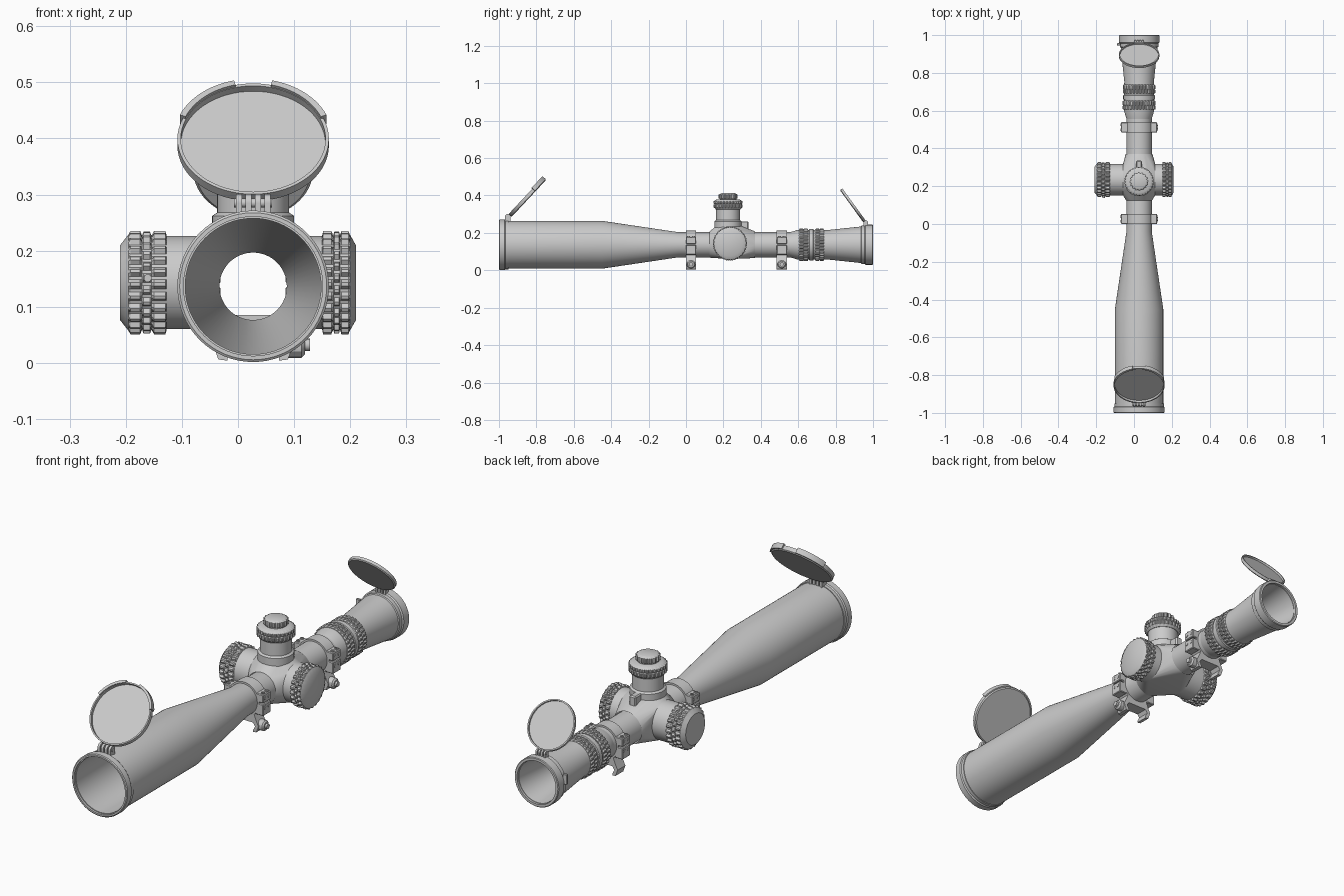
import bpy, bmesh
from math import sin, cos, pi, radians
from mathutils import Vector, Matrix

if "Cube" in bpy.data.objects:
    bpy.data.objects.remove(bpy.data.objects["Cube"])

CX, CZ = 0.027, 0.1365          # optical axis
TY, TZ = 0.235, 0.143           # turret centre


def finish(name, bm, matrix=None):
    if matrix:
        bm.transform(matrix)
    bmesh.ops.recalc_face_normals(bm, faces=bm.faces)
    me = bpy.data.meshes.new(name)
    bm.to_mesh(me)
    bm.free()
    ob = bpy.data.objects.new(name, me)
    bpy.context.collection.objects.link(ob)
    return ob


def place(axis, t, r, a):
    u, v = r * cos(a), r * sin(a)
    return {'x': (t, u, v), 'y': (u, t, v), 'z': (u, v, t)}[axis]


def lathe(name, prof, axis='y', c=(CX, 0, CZ), n=64, hollow=False, arc=None, matrix=None):
    """Revolve (t, r[, tooth depth]) points; a negative depth shifts teeth by half a pitch."""
    bm = bmesh.new()
    rings = []
    a0, a1 = arc or (0, 2 * pi)
    count = n + 1 if arc else n
    for p in prof:
        d = p[2] if len(p) > 2 else 0
        ring = []
        for j in range(count):
            low = (j % 4 >= 2) == (d > 0)
            r = p[1] - (abs(d) if low else 0)
            ring.append(bm.verts.new(Vector(place(axis, p[0], r, a0 + (a1 - a0) * j / n)) + Vector(c)))
        rings.append(ring)
    for i in range(len(rings) if hollow else len(rings) - 1):
        A, B = rings[i], rings[(i + 1) % len(rings)]
        for j in range(n):
            k = (j + 1) % count
            bm.faces.new((A[j], A[k], B[k], B[j]))
    if arc:
        bm.faces.new([r[0] for r in rings])
        bm.faces.new([r[-1] for r in rings])
    elif not hollow:
        bm.faces.new(rings[0])
        bm.faces.new(rings[-1])
    return finish(name, bm, matrix)


def box(name, lo, hi, bevel=0.0):
    bm = bmesh.new()
    bmesh.ops.create_cube(bm, size=1)
    for v in bm.verts:
        v.co = [lo[i] + (v.co[i] + 0.5) * (hi[i] - lo[i]) for i in range(3)]
    if bevel:
        bmesh.ops.bevel(bm, geom=bm.edges[:], offset=bevel, segments=1, affect='EDGES')
    return finish(name, bm)


# Hollow objective bell and main tube
lathe('main_tube', [(-0.99, 0.128), (-0.45, 0.128), (-0.04, 0.067), (0.57, 0.067),
                    (0.57, 0.060), (-0.04, 0.060), (-0.45, 0.121), (-0.99, 0.121)], hollow=True)
lathe('objective_cap_ring', [(-1.0, 0.131), (-0.997, 0.135), (-0.97, 0.135), (-0.965, 0.131),
                             (-0.95, 0.131), (-0.95, 0.126), (-1.0, 0.124)], hollow=True)

# Eyepiece with two knurled zoom rings
lathe('eyepiece', [(0.55, 0.066), (0.56, 0.068), (0.60, 0.080), (0.735, 0.080), (0.75, 0.078),
                   (0.94, 0.098), (0.99, 0.098), (0.99, 0.092), (0.75, 0.066), (0.55, 0.060)], hollow=True)
for i, (y, r) in enumerate(((0.605, 0.088), (0.69, 0.086))):
    k = 0.005
    lathe(f'zoom_ring_{i + 1}', [(y, 0.076), (y, r - k), (y + 0.004, r, k), (y + 0.02, r, k),
                                 (y + 0.023, r - k), (y + 0.026, r, -k), (y + 0.044, r, -k),
                                 (y + 0.048, r - k), (y + 0.048, 0.076)], n=120, hollow=True)
lathe('zoom_collar', [(0.657, 0.078), (0.66, 0.084), (0.68, 0.084), (0.684, 0.078)], hollow=True)
lathe('ocular_cap_ring', [(0.935, 0.097), (0.938, 0.102), (0.955, 0.102), (0.96, 0.107),
                          (0.997, 0.107), (1.0, 0.104), (1.0, 0.094), (0.96, 0.094)], hollow=True)
box('ocular_latch', (CX - 0.117, 0.945, 0.14), (CX - 0.098, 0.957, 0.185), 0.002)

# Faceted turret housing: hull of the five port discs, open along the tube
bm = bmesh.new()
for axis, t, r, c in (('y', 0.125, 0.069, (CX, 0, CZ)), ('y', 0.37, 0.071, (CX, 0, CZ)),
                      ('x', CX - 0.085, 0.083, (0, TY, TZ)), ('x', CX + 0.085, 0.083, (0, TY, TZ)),
                      ('z', 0.238, 0.066, (CX, TY - 0.008, 0))):
    for j in range(40):
        bm.verts.new(Vector(place(axis, t, r, 2 * pi * j / 40)) + Vector(c))
res = bmesh.ops.convex_hull(bm, input=bm.verts[:])
bm.normal_update()
bmesh.ops.delete(bm, geom=[f for f in bm.faces if abs(f.normal.y) > 0.999], context='FACES')
finish('turret_housing', bm)

# Side turrets: plain stem, two staggered knurl rows, chamfered cap
for name, s, x0, x1 in (('left', -1, 0.127, 0.21), ('right', 1, 0.15, 0.21)):
    inner = 0.055 if s < 0 else 0.105
    lathe(f'{name}_turret_stem', [(s * inner, 0.083), (s * (x0 + 0.01), 0.083)],
          'x', (0, TY, TZ))
    w, k = x1 - x0, 0.008
    lathe(f'{name}_turret_knob', [(s * (x0 + w * f), r, d) for f, r, d in (
        (0, 0.084, 0), (0.03, 0.092, k), (0.27, 0.092, k), (0.33, 0.084, 0), (0.36, 0.091, -k),
        (0.50, 0.091, -k), (0.53, 0.084, 0), (0.57, 0.092, k), (0.78, 0.092, k), (0.82, 0.086, 0),
        (1, 0.067, 0))], 'x', (0, TY, TZ), n=96)
lathe('knob_index_pin', [(TY - 0.097, 0.007), (TY - 0.08, 0.007)], 'y', (-0.161, 0, 0.151), n=16)

# Elevation turret
top = (CX, TY - 0.01, 0)
lathe('elevation_stem', [(0.215, 0.073), (0.262, 0.073), (0.268, 0.064), (0.34, 0.064)], 'z', top)
lathe('elevation_knob', [(0.326, 0.066), (0.333, 0.072), (0.336, 0.078, 0.005), (0.351, 0.078, 0.005),
                         (0.354, 0.072), (0.357, 0.078, -0.005), (0.369, 0.078, -0.005),
                         (0.373, 0.071), (0.379, 0.060)], 'z', top, n=112)
lathe('elevation_cap', [(0.375, 0.044), (0.382, 0.044), (0.385, 0.050, 0.006), (0.405, 0.050, 0.006),
                        (0.409, 0.042), (0.412, 0.036)], 'z', top, n=64)
box('index_block', (CX - 0.016, 0.285, 0.215), (CX + 0.016, 0.335, 0.262), 0.005)

# Mounting rings with split flanges, screws, rail clamp and cross bolt
half = [(0.050, 0.085), (0.062, 0.055), (0.072, 0.034), (0.062, 0.006),
        (0.046, 0.004), (0.046, 0.012), (0.056, 0.030), (0.046, 0.045)]
for i, y in enumerate((0.0, 0.485)):
    tag, y1 = ('front', 'rear')[i], y + 0.054
    lathe(f'{tag}_ring_band', [(y, 0.064), (y, 0.075), (y1, 0.075), (y1, 0.064)], hollow=True)
    for s in (-1, 1):
        xs = sorted((CX + s * 0.058, CX + s * 0.096))
        box(f'{tag}_ring_upper_flange', (xs[0], y, 0.141), (xs[1], y1, 0.178), 0.003)
        box(f'{tag}_ring_lower_flange', (xs[0], y, 0.085), (xs[1], y1, 0.136), 0.003)
        for dy in (0.014, 0.040):
            lathe(f'{tag}_ring_screw', [(0.17, 0.008), (0.182, 0.008), (0.182, 0.004), (0.174, 0.004)],
                  'z', (CX + s * 0.084, y + dy, 0), n=16)
            for z in (0.118, 0.160):
                xo = CX + s * 0.094
                lathe(f'{tag}_ring_side_screw', [(xo, 0.007), (xo + s * 0.004, 0.007)],
                      'x', (0, y + dy, z), n=16)
    bm = bmesh.new()
    outline = half + [(-x, z) for x, z in reversed(half)]
    f = bm.faces.new([bm.verts.new((CX + x, y, z)) for x, z in outline])
    ext = bmesh.ops.extrude_face_region(bm, geom=[f])['geom']
    bmesh.ops.translate(bm, vec=(0, y1 - y, 0), verts=[v for v in ext if isinstance(v, bmesh.types.BMVert)])
    finish(f'{tag}_rail_clamp', bm)
    lathe(f'{tag}_clamp_nut', [(CX + 0.055, 0.023), (CX + 0.086, 0.023), (CX + 0.092, 0.017)],
          'x', (0, y + 0.027, 0.032), n=12)
    lathe(f'{tag}_clamp_bolt', [(CX + 0.09, 0.011), (CX + 0.101, 0.011)],
          'x', (0, y + 0.027, 0.032), n=16)


# Flip-up lens covers: recessed disc swung open on a hinge
def flip_cover(name, r, hy, hz, angle, s, lip, tabs):
    m = (Matrix.Translation((CX, hy, hz)) @ Matrix.Diagonal((1, s, 1, 1))
         @ Matrix.Rotation(radians(-angle), 4, 'X') @ Matrix.Translation((0, 0, r)))
    lathe(f'{name}_cover', [(0, r - 0.006), (-lip, r - 0.006), (-lip, r), (0.004, r), (0.008, r - 0.005)],
          c=(0, 0, 0), matrix=m)
    for a, b in tabs:
        lathe(f'{name}_cover_grip', [(-lip - 0.006, r - 0.005), (-lip - 0.006, r + 0.006),
                                     (0.004, r + 0.006), (0.004, r - 0.005)],
              c=(0, 0, 0), n=16, hollow=True, arc=(radians(a), radians(b)), matrix=m)


def hinge(name, y, z, r, drop, pitch):
    for i in range(4):
        x = CX + (i - 1.5) * pitch
        lathe(f'{name}_hinge_knuckle', [(x - pitch * 0.32, r), (x + pitch * 0.32, r)], 'x', (0, y, z), n=20)
        box(f'{name}_hinge_leg', (x - pitch * 0.32, y - r, z - drop), (x + pitch * 0.32, y + r, z))
    lathe(f'{name}_hinge_pin', [(CX - pitch * 2, r * 0.5), (CX + pitch * 2, r * 0.5)], 'x', (0, y, z), n=16)


flip_cover('objective', 0.135, -0.938, 0.291, 43, 1, 0.014, ((22, 76), (104, 158)))
hinge('objective', -0.953, 0.285, 0.016, 0.025, 0.017)
flip_cover('ocular', 0.107, 0.955, 0.260, 36, -1, 0.008, ())
hinge('ocular', 0.962, 0.255, 0.012, 0.022, 0.013)

# Smooth shading with crisp edges
for ob in bpy.context.collection.objects:
    ob.select_set(True)
    bpy.context.view_layer.objects.active = ob
bpy.ops.object.shade_smooth_by_angle(angle=radians(30))
